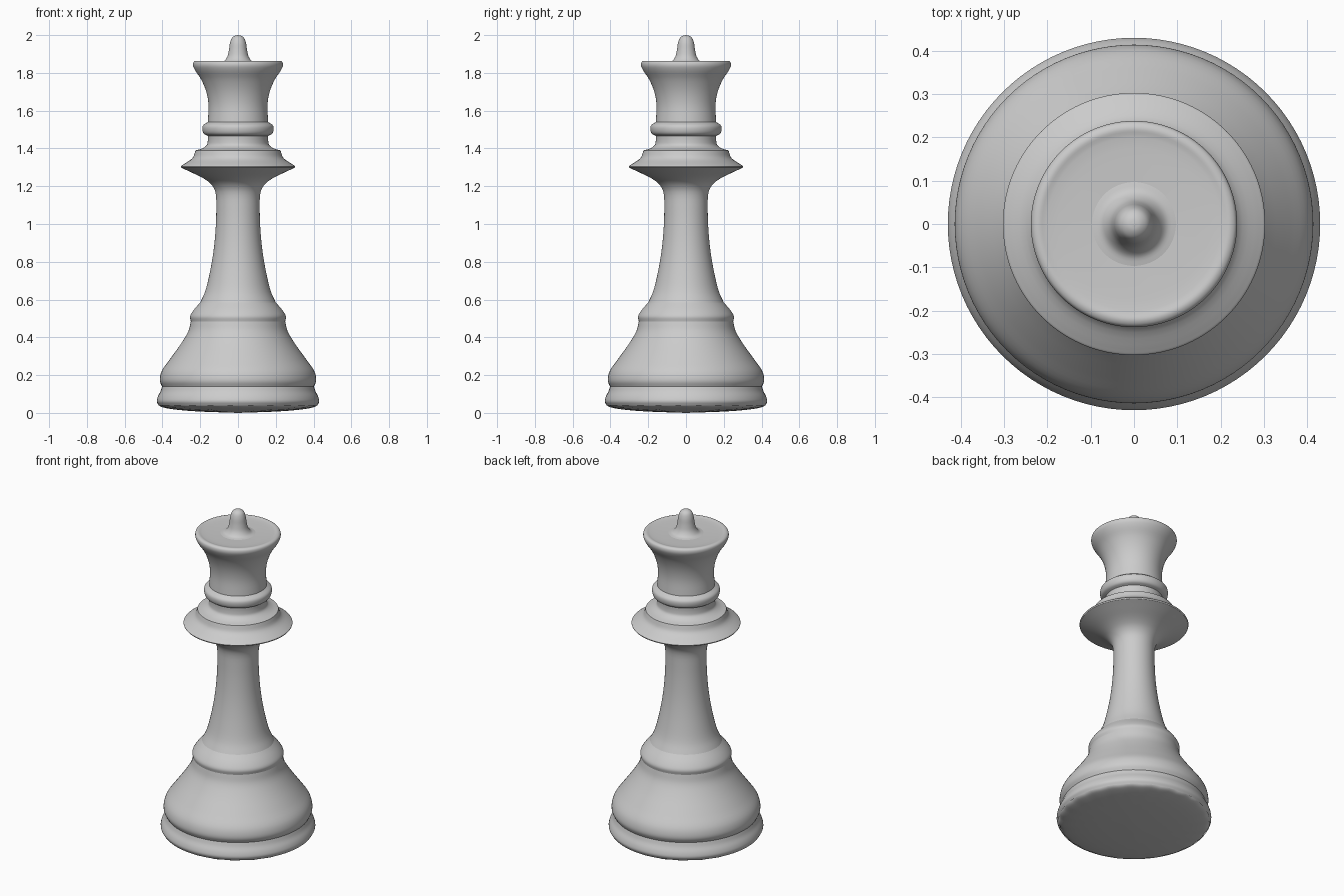
import bpy
import bmesh
import math
from mathutils import Vector

default_cube = bpy.data.objects.get("Cube")
if default_cube:
    bpy.data.objects.remove(default_cube, do_unlink=True)

SEGMENTS = 96


def make_material(name, colour):
    material = bpy.data.materials.new(name)
    material.use_nodes = True
    material.diffuse_color = colour
    shader = next(n for n in material.node_tree.nodes if n.type == 'BSDF_PRINCIPLED')
    shader.inputs["Base Color"].default_value = colour
    return material


grey = make_material("plain grey", (0.6, 0.6, 0.6, 1))


def smooth_profile(points, steps=4):
    """Catmull-Rom curve through the (radius, height) points."""
    pts = [Vector(p) for p in points]
    pts = [pts[0]] + pts + [pts[-1]]
    curve = []
    for a, b, c, d in zip(pts, pts[1:], pts[2:], pts[3:]):
        # Centripetal knots keep tight mouldings free of overshoot
        ka = max((b - a).length ** 0.5, 1e-4)
        kb = max((c - b).length ** 0.5, 1e-4)
        kc = max((d - c).length ** 0.5, 1e-4)
        start = (c - b) if a == b else ((b - a) / ka - (c - a) / (ka + kb)) * kb + (c - b)
        end = (c - b) if c == d else (c - b) - ((d - b) / (kb + kc) - (d - c) / kc) * kb
        for i in range(steps):
            t = i / steps
            s = 1 - t
            curve.append(b * (1 + 2 * t) * s * s + start * t * s * s
                         + c * t * t * (3 - 2 * t) - end * t * t * s)
    curve.append(pts[-1])
    return curve


def lathe(name, points, ripple=0.0, angle=40):
    """Turn a profile around the z axis; ripple scallops the rim."""
    bm = bmesh.new()
    rings = []
    for p in smooth_profile(points):
        if p.x < 1e-4:
            rings.append([bm.verts.new((0, 0, p.y))] * SEGMENTS)
            continue
        ring = []
        for i in range(SEGMENTS):
            turn = math.tau * i / SEGMENTS
            wave = 1 - ripple * p.x * (i // 2 % 2)
            ring.append(bm.verts.new((p.x * wave * math.cos(turn),
                                      p.x * wave * math.sin(turn), p.y)))
        rings.append(ring)
    for low, high in zip(rings, rings[1:]):
        for i in range(SEGMENTS):
            j = (i + 1) % SEGMENTS
            corners = list(dict.fromkeys((low[i], low[j], high[j], high[i])))
            bm.faces.new(corners)
    mesh = bpy.data.meshes.new(name)
    bm.to_mesh(mesh)
    bm.free()
    mesh.materials.append(grey)
    obj = bpy.data.objects.new(name, mesh)
    bpy.context.collection.objects.link(obj)
    bpy.ops.object.select_all(action='DESELECT')
    obj.select_set(True)
    bpy.context.view_layer.objects.active = obj
    bpy.ops.object.shade_smooth_by_angle(angle=math.radians(angle))
    return obj


# Shallow domed underside with a scalloped rim
lathe("base_pad", [(0, 0), (.25, .01), (.38, .025), (.415, .037), (.428, .06)], ripple=0.03)

# Foot moulding and groove above it
lathe("foot", [(.42, .04), (.43, .06), (.425, .085), (.41, .115), (.402, .14)])

# Flared bell and its shoulder band
lathe("bell", [(.402, .14), (.413, .165), (.413, .19), (.402, .225), (.36, .285),
               (.296, .375), (.262, .435), (.25, .485)])
lathe("shoulder", [(.25, .485), (.254, .51), (.238, .54), (.2, .585)])

# Slender stem opening into the underside of the collar
lathe("stem", [(.2, .585), (.175, .64), (.152, .73), (.132, .84), (.12, .95),
               (.115, 1.08), (.12, 1.17), (.142, 1.21), (.18, 1.24), (.255, 1.277),
               (.3, 1.298)])

# Wide collar with a stepped top
lathe("collar", [(.3, 1.298), (.303, 1.305), (.29, 1.315), (.24, 1.35), (.225, 1.39)])
lathe("collar_step", [(.225, 1.39), (.19, 1.4), (.165, 1.418), (.16, 1.44), (.16, 1.467)])

# Rounded neck ring
lathe("neck_ring", [(.16, 1.467), (.18, 1.477), (.188, 1.495), (.186, 1.52), (.16, 1.54)])

# Flaring crown with a rounded lip and slightly dished top
lathe("crown", [(.16, 1.54), (.156, 1.63), (.168, 1.7), (.195, 1.765), (.228, 1.815),
                (.238, 1.84), (.235, 1.857), (.222, 1.864), (.2, 1.86), (.075, 1.855)])

# Rounded finial
lathe("finial", [(.1, 1.855), (.075, 1.862), (.057, 1.885), (.048, 1.92), (.042, 1.96),
                 (.032, 1.985), (.016, 1.997), (0, 2)])
